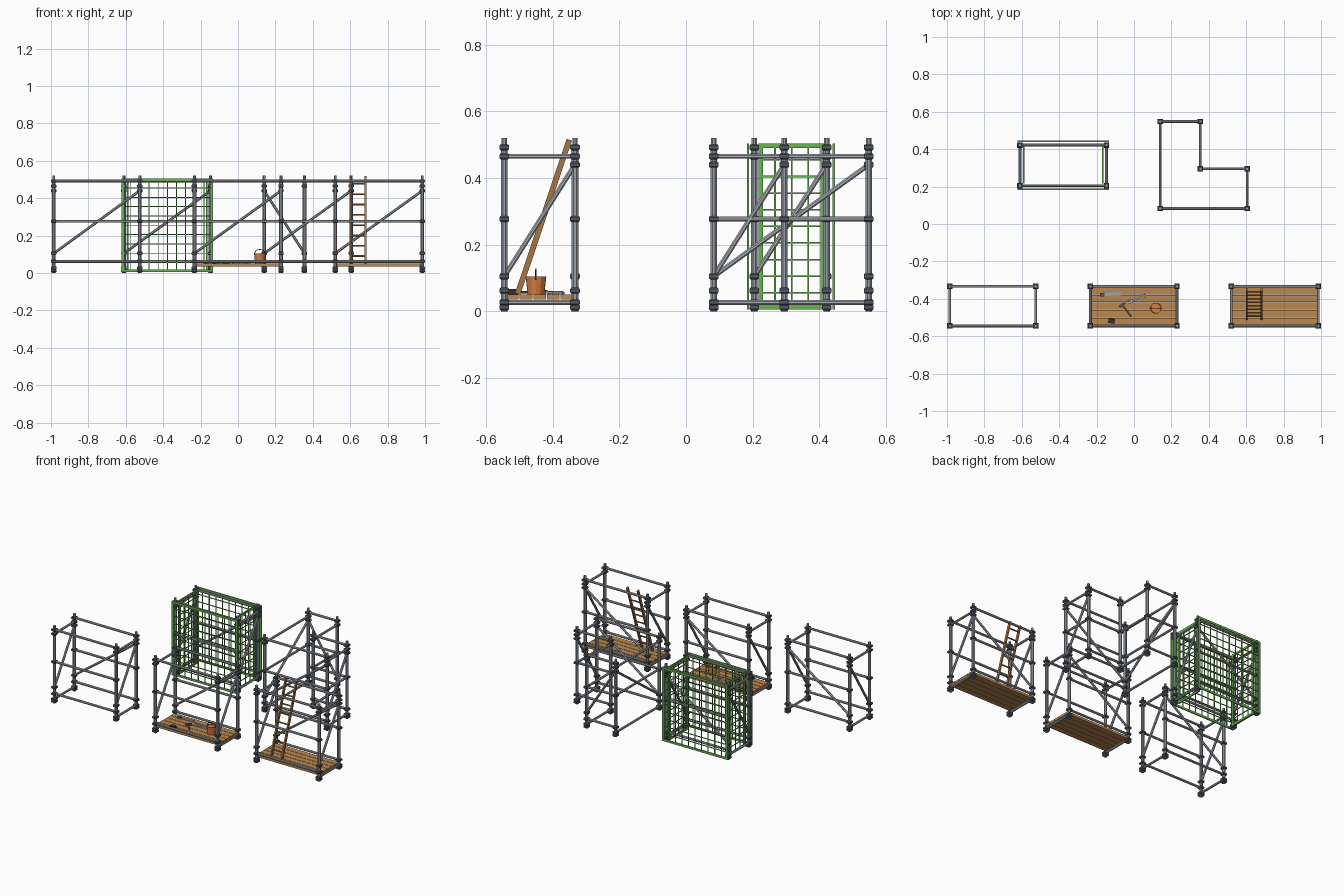
import bpy, bmesh, math
from mathutils import Vector, Matrix

if "Cube" in bpy.data.objects:
    bpy.data.objects.remove(bpy.data.objects["Cube"])


def material(name, rgb):
    m = bpy.data.materials.new(name)
    m.use_nodes = True
    m.diffuse_color = (*rgb, 1)
    m.node_tree.nodes["Principled BSDF"].inputs["Base Color"].default_value = (*rgb, 1)
    return m


POST = material("post steel", (0.33, 0.36, 0.41))
RAIL = material("rail steel", (0.41, 0.44, 0.48))
DARK = material("dark coupler", (0.085, 0.095, 0.125))
WOOD = material("plank wood", (0.5, 0.25, 0.085))
LADDER = material("ladder wood", (0.38, 0.18, 0.06))
CLAY = material("bucket orange", (0.68, 0.21, 0.05))
GREEN = material("net green", (0.14, 0.46, 0.08))
BRIGHT = material("bright tool steel", (0.5, 0.54, 0.58))
BLACK = material("black iron", (0.03, 0.03, 0.035))


def finish(name, bm, mat):
    bmesh.ops.recalc_face_normals(bm, faces=bm.faces)
    mesh = bpy.data.meshes.new(name)
    bm.to_mesh(mesh)
    bm.free()
    mesh.materials.append(mat)
    ob = bpy.data.objects.new(name, mesh)
    bpy.context.collection.objects.link(ob)


def tube(bm, a, b, r, r2=None, sides=8):
    # capped tube between two points, flats facing the axes
    a, b = Vector(a), Vector(b)
    d = b - a
    m = (Matrix.Translation((a + b) / 2) @ d.to_track_quat("Z", "Y").to_matrix().to_4x4()
         @ Matrix.Rotation(math.pi / sides, 4, "Z"))
    bmesh.ops.create_cone(bm, cap_ends=True, segments=sides, radius1=r,
                          radius2=r if r2 is None else r2, depth=d.length, matrix=m)


def box(bm, centre, size, turn=None):
    m = Matrix.Translation(centre) @ (turn or Matrix()) @ Matrix.Diagonal((*size, 1))
    bmesh.ops.create_cube(bm, size=1, matrix=m)


TOP, MID, LOW = 0.492, 0.277, 0.062
BRACE_LOW, BRACE_HIGH = 0.105, 0.44


def scaffold(name, corners, sides):
    """Sides are (start corner, end corner, rail heights, braced)."""
    posts, rails, couplers = bmesh.new(), bmesh.new(), bmesh.new()
    joints = set()
    for i, (x, y) in enumerate(corners):
        tube(posts, (x, y, 0), (x, y, 0.5), 0.0108)
        tube(posts, (x, y, 0.5), (x, y, 0.52), 0.0085)
        joints.add((i, 0.012))
    for i, j, heights, braced in sides:
        a, b = corners[i], corners[j]
        for z in heights:
            tube(rails, (*a, z), (*b, z), 0.0078)
            joints |= {(i, z), (j, z)}
        if braced:
            tube(rails, (*a, BRACE_LOW), (*b, BRACE_HIGH), 0.0078)
            joints |= {(i, BRACE_LOW), (j, BRACE_HIGH)}
    for i, z in joints:
        x, y = corners[i]
        # square clamp with chamfered ends
        for z0, z1, r0, r1 in ((-0.009, -0.005, 0.016, 0.0205), (-0.005, 0.005, 0.0205, 0.0205),
                               (0.005, 0.009, 0.0205, 0.016)):
            tube(couplers, (x, y, z + z0), (x, y, z + z1), r0, r1, sides=4)
    finish(name + "_posts", posts, POST)
    finish(name + "_rails", rails, RAIL)
    finish(name + "_couplers", couplers, DARK)


LONG = (TOP, MID, LOW)
SHORT = (0.465, 0.027)


def bay(name, x0, x1, y0, y1):
    scaffold(name, [(x0, y0), (x1, y0), (x1, y1), (x0, y1)],
             [(0, 1, LONG, False), (3, 2, LONG, True), (0, 3, SHORT, True), (1, 2, SHORT, True)])


# rectangular bays
Y0, Y1 = -0.545, -0.333
bay("open_bay", -0.985, -0.525, Y0, Y1)
bay("tool_bay", -0.233, 0.23, Y0, Y1)
bay("ladder_bay", 0.52, 0.985, Y0, Y1)
bay("net_bay", -0.61, -0.147, 0.205, 0.422)

# corner bay with an L plan
SHORT_MID = SHORT + (MID,)
scaffold("corner_bay",
         [(0.14, 0.083), (0.605, 0.083), (0.605, 0.295), (0.355, 0.295), (0.355, 0.548), (0.14, 0.548)],
         [(0, 1, LONG, True), (1, 2, SHORT_MID, True), (3, 2, LONG, False),
          (3, 4, SHORT_MID, False), (4, 5, LONG, True), (0, 5, SHORT_MID, True)])

# plank decks
for name, cx in (("tool_deck", 0), ("ladder_deck", 0.752)):
    bm = bmesh.new()
    for k in range(5):
        box(bm, (cx, -0.439 + (k - 2) * 0.041, 0.043), (0.475, 0.038, 0.016))
    finish(name, bm, WOOD)


# safety nets: a flat bar frame and a grid of cords between two plan points
def net(name, a, b, z0=0.006, z1=0.504):
    a, b = Vector((*a, 0)), Vector((*b, 0))
    up = Vector((0, 0, 1))
    along = (b - a).normalized()
    turn = Matrix.Rotation(math.atan2(along.y, along.x), 4, "Z")
    length, bar = (b - a).length, 0.014
    middle = (a + b) / 2 + up * (z0 + z1) / 2
    bm = bmesh.new()
    for s in (-1, 1):
        box(bm, middle + along * s * (length - bar) / 2, (bar, 0.007, z1 - z0), turn)
        box(bm, middle + up * s * (z1 - z0 - bar) / 2, (length, 0.007, bar), turn)
    cols, rows = round(length / 0.05), 10
    for k in range(1, cols):
        p = a.lerp(b, k / cols)
        tube(bm, p + up * z0, p + up * z1, 0.0033, sides=4)
    for k in range(1, rows):
        z = up * (z0 + (z1 - z0) * k / rows)
        tube(bm, a + z, b + z, 0.0033, sides=4)
    finish(name, bm, GREEN)


net("front_net", (-0.622, 0.186), (-0.133, 0.186))
net("back_net", (-0.622, 0.443), (-0.133, 0.443))
net("right_net", (-0.59, 0.217), (-0.59, 0.417))
net("left_net", (-0.167, 0.217), (-0.167, 0.417))

# ladder
foot, head = Vector((0, -0.505, 0.052)), Vector((0, -0.35, 0.515))
lean = Matrix.Rotation(-math.atan2(head.y - foot.y, head.z - foot.z), 4, "X")
bm = bmesh.new()
for x in (0.603, 0.682):
    box(bm, (foot + head) / 2 + Vector((x, 0, 0)), (0.009, 0.017, (head - foot).length), lean)
for k in range(8):
    p = foot.lerp(head, (k + 0.7) / 8.4)
    tube(bm, p + Vector((0.603, 0, 0)), p + Vector((0.682, 0, 0)), 0.0048)
finish("ladder", bm, LADDER)

# bucket: outer wall, rim and shallow filling spun from a profile
bm = bmesh.new()
loops = []
for r, z in ((0.001, 0.051), (0.025, 0.051), (0.031, 0.104), (0.027, 0.104), (0.026, 0.098), (0.001, 0.098)):
    loops.append([bm.verts.new((0.117 + r * math.cos(t * math.pi / 6),
                                -0.45 + r * math.sin(t * math.pi / 6), z)) for t in range(12)])
for lo, hi in zip(loops, loops[1:]):
    for t in range(12):
        bm.faces.new((lo[t], lo[t - 1], hi[t - 1], hi[t]))
finish("bucket", bm, CLAY)

# bucket handle
bm = bmesh.new()
arc = [(0.117 + 0.031 * math.cos(t * math.pi / 8), -0.45, 0.096 + 0.03 * math.sin(t * math.pi / 8))
       for t in range(9)]
for p, q in zip(arc, arc[1:]):
    tube(bm, p, q, 0.0022, sides=6)
finish("bucket_handle", bm, BLACK)

DECK = 0.051

# hammer
bm = bmesh.new()
tube(bm, (-0.065, -0.43, DECK + 0.006), (-0.015, -0.495, DECK + 0.006), 0.004)
finish("hammer_handle", bm, LADDER)
bm = bmesh.new()
box(bm, (-0.063, -0.432, DECK + 0.007), (0.04, 0.013, 0.013), Matrix.Rotation(0.65, 4, "Z"))
finish("hammer_head", bm, DARK)

# wrench with two open jaws
bm = bmesh.new()
turn = Matrix.Rotation(0.35, 4, "Z")
mid = Vector((0.015, -0.4, DECK + 0.005))
box(bm, mid, (0.07, 0.009, 0.008), turn)
for s in (-1, 1):
    for side in (-1, 1):
        box(bm, mid + turn @ Vector((s * 0.04, side * 0.008, 0)), (0.02, 0.007, 0.01), turn)
    box(bm, mid + turn @ Vector((s * 0.032, 0, 0)), (0.008, 0.022, 0.01), turn)
finish("wrench", bm, BRIGHT)

# hand saw
bm = bmesh.new()
turn = Matrix.Rotation(0.06, 4, "Z")
box(bm, (-0.115, -0.374, DECK + 0.003), (0.09, 0.018, 0.005), turn)
finish("saw_blade", bm, POST)
bm = bmesh.new()
box(bm, (-0.17, -0.378, DECK + 0.005), (0.025, 0.02, 0.01), turn)
finish("saw_handle", bm, DARK)

# small weight
bm = bmesh.new()
box(bm, (-0.12, -0.518, DECK + 0.008), (0.034, 0.026, 0.016), Matrix.Rotation(-0.15, 4, "Z"))
finish("iron_block", bm, BLACK)
